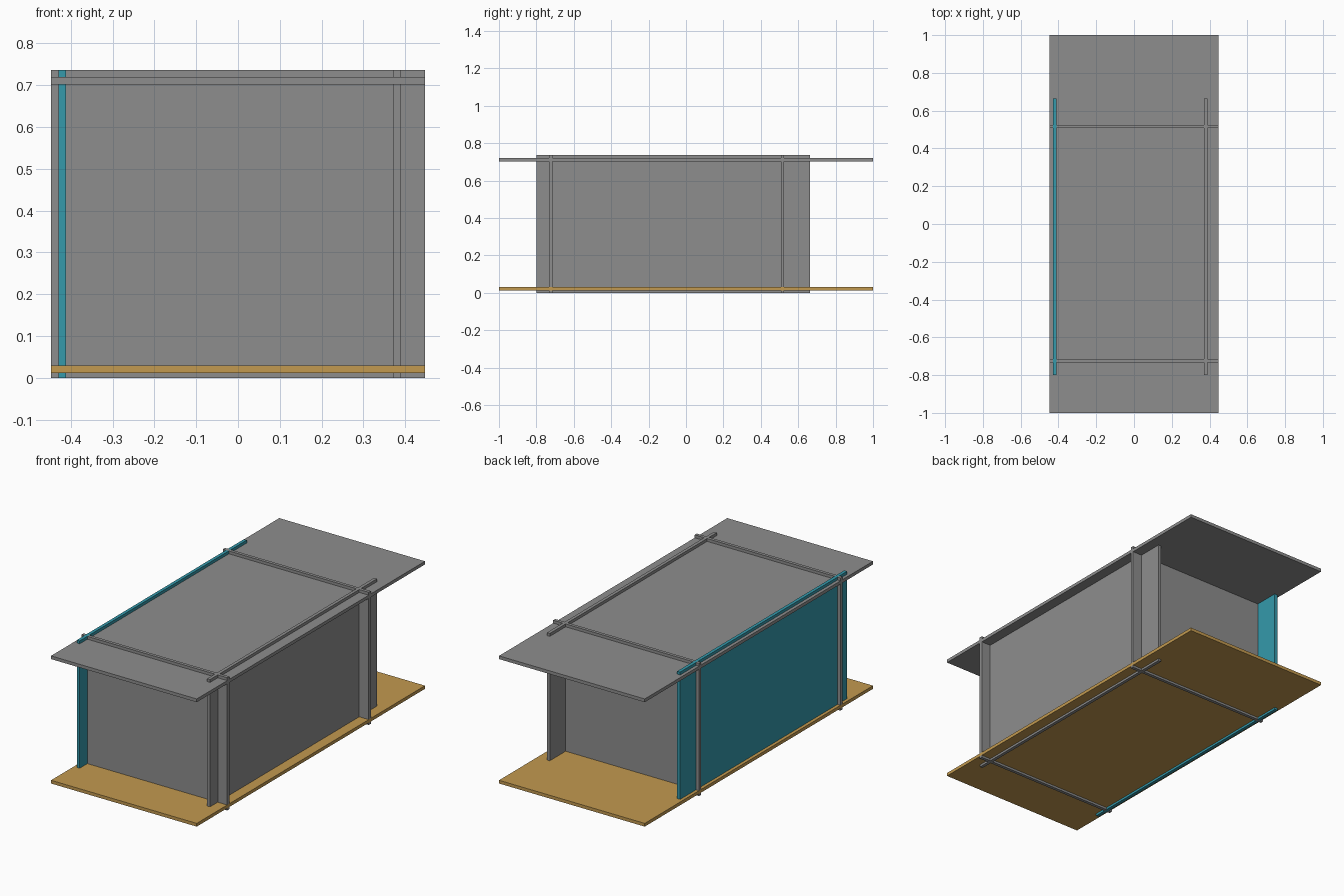
import bpy

if "Cube" in bpy.data.objects:
    bpy.data.objects.remove(bpy.data.objects["Cube"])

# One flat colour per material
def material(name, rgb):
    m = bpy.data.materials.new(name)
    m.diffuse_color = (*rgb, 1)
    m.use_nodes = True
    m.node_tree.nodes["Principled BSDF"].inputs["Base Color"].default_value = m.diffuse_color
    return m

grey = material("grey board", (0.27, 0.27, 0.27))
gold = material("gold board", (0.54, 0.32, 0.08))
teal = material("teal board", (0.035, 0.32, 0.41))

# Flat board given by its extents along each axis
def board(name, xs, ys, zs, mat):
    lo, hi = zip(xs, ys, zs)
    bpy.ops.mesh.primitive_cube_add(
        size=1, location=[(a + b) / 2 for a, b in zip(lo, hi)])
    ob = bpy.context.object
    ob.name = name
    ob.scale = [b - a for a, b in zip(lo, hi)]
    bpy.ops.object.transform_apply(location=False, rotation=False, scale=True)
    ob.data.materials.append(mat)
    return ob

W, H, T = 0.447, 0.736, 0.018   # half width, height, board thickness

# Long top and bottom boards
board("bottom_board", (-W, W), (-1, 1), (0.012, 0.012 + T), gold)
board("top_board", (-W, W), (-1, 1), (0.702, 0.702 + T), grey)

# Side boards, running through the top and bottom boards
for name, x, mat in (("left_side_board", -0.42, teal),
                     ("right_side_board", 0.38, grey)):
    board(name, (x - T / 2, x + T / 2), (-0.80, 0.664), (0, H), mat)

# End boards, interlocked with all four long boards
for name, y in (("front_end_board", -0.724), ("back_end_board", 0.516)):
    board(name, (-W, W), (y - T / 2, y + T / 2), (0, H), grey)
